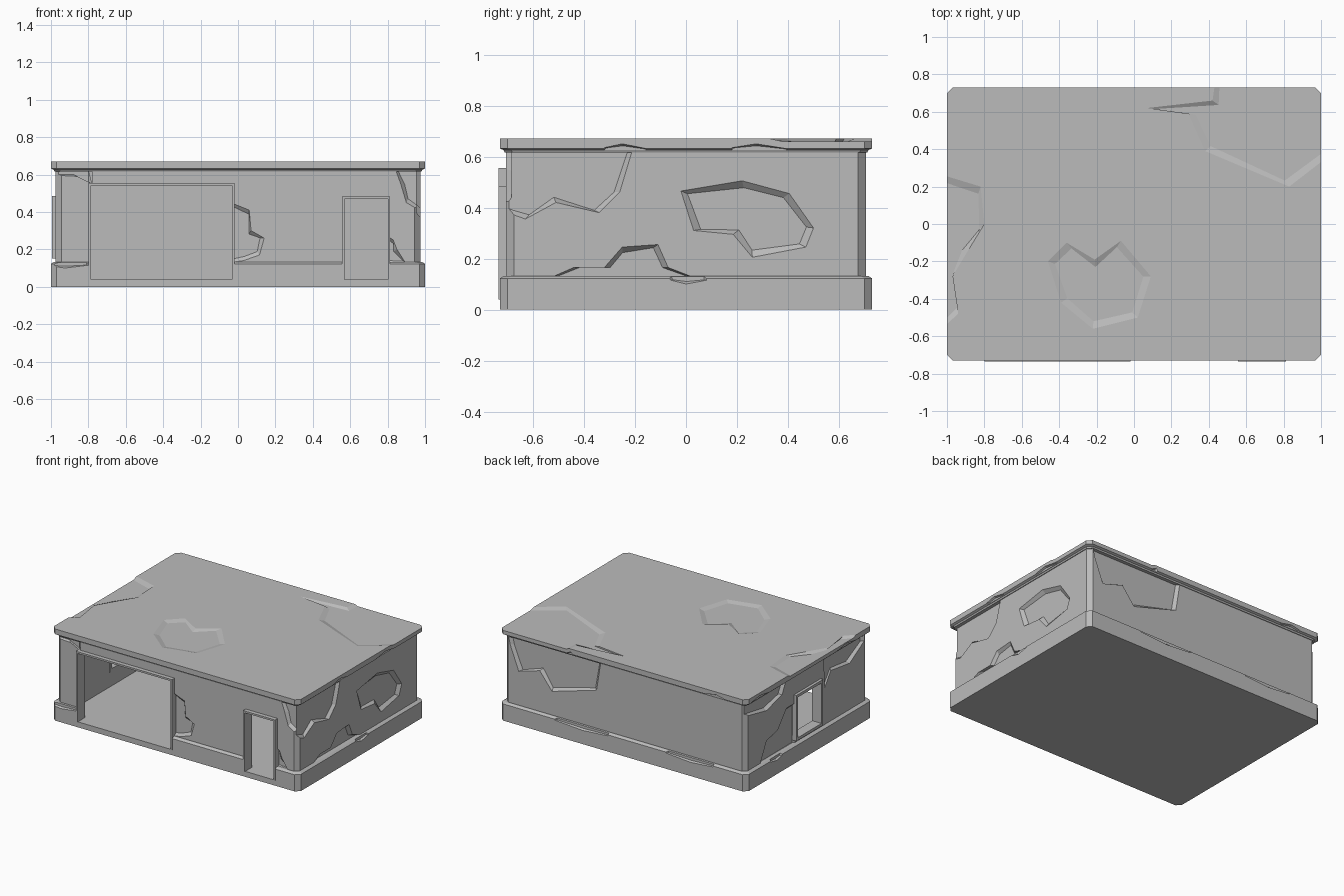
import bpy, bmesh
from mathutils import Vector

cube = bpy.data.objects.get("Cube")
if cube:
    bpy.data.objects.remove(cube)

concrete = bpy.data.materials.new("concrete_grey")
concrete.use_nodes = True
GREY = (0.5, 0.5, 0.5, 1)
concrete.diffuse_color = GREY
concrete.node_tree.nodes["Principled BSDF"].inputs["Base Color"].default_value = GREY

HX, HY = 0.975, 0.705   # half size of the wall shell


def loft(name, rings):
    """Solid from equally long rings of points."""
    bm = bmesh.new()
    rows = [[bm.verts.new(p) for p in ring] for ring in rings]
    n = len(rows[0])
    for a, b in zip(rows, rows[1:]):
        for i in range(n):
            j = (i + 1) % n
            bm.faces.new((a[i], a[j], b[j], b[i]))
    bm.faces.new(rows[0][::-1])
    bm.faces.new(rows[-1])
    bmesh.ops.recalc_face_normals(bm, faces=bm.faces)
    mesh = bpy.data.meshes.new(name)
    bm.to_mesh(mesh)
    bm.free()
    mesh.materials.append(concrete)
    obj = bpy.data.objects.new(name, mesh)
    bpy.context.collection.objects.link(obj)
    return obj


def slab(name, levels, c=0.03):
    """Rectangle with chamfered corners, stacked as (half x, half y, z)."""
    return loft(name, [[(x - c, -y, z), (x, c - y, z), (x, y - c, z), (x - c, y, z),
                        (c - x, y, z), (-x, y - c, z), (-x, c - y, z), (c - x, -y, z)]
                       for x, y, z in levels])


def box(name, x0, x1, y0, y1, z0, z1):
    return loft(name, [[(x0, y0, z), (x1, y0, z), (x1, y1, z), (x0, y1, z)] for z in (z0, z1)])


def cut(target, cutter):
    mod = target.modifiers.new("cut", "BOOLEAN")
    mod.operation, mod.solver, mod.object = "DIFFERENCE", "EXACT", cutter
    bpy.context.view_layer.objects.active = target
    bpy.ops.object.modifier_apply(modifier=mod.name)
    bpy.data.objects.remove(cutter)


# Position on a side from the two drawn coordinates and the depth below the surface
SIDES = {
    "front": lambda u, v, d, g: (u, -HY - g + d, v),
    "back": lambda u, v, d, g: (u, HY + g - d, v),
    "left": lambda u, v, d, g: (HX + g - d, u, v),
    "right": lambda u, v, d, g: (-HX - g + d, u, v),
    "top": lambda u, v, d, g: (u, v, 0.67 - d),
}


def chip(target, side, points, depth=0.02, bevel=0.022, grow=0):
    """Broken patch: a shallow recess with sloping sides."""
    pts = [Vector(p) for p in points]
    mid = sum(pts, Vector((0, 0))) / len(pts)
    inner = [p + (mid - p).normalized() * bevel for p in pts]
    place = SIDES[side]
    rings = [[place(p.x, p.y, d, grow) for p in ring]
             for d, ring in ((-0.06, pts), (0, pts), (depth, inner))]
    cut(target, loft("cutter", rings))


# Main masses
walls = slab("walls", [(HX, HY, 0.02), (HX, HY, 0.63)])
cut(walls, box("cutter", -0.925, 0.925, -0.655, 0.655, -0.1, 0.8))
plinth = slab("plinth", [(1, 0.73, 0), (1, 0.73, 0.122), (0.985, 0.715, 0.132)])
cut(plinth, box("cutter", -0.93, 0.93, -0.66, 0.66, 0.04, 0.8))
roof = slab("roof", [(0.98, 0.71, 0.615), (0.985, 0.715, 0.625), (1, 0.73, 0.632), (1, 0.73, 0.67)])

# Openings: garage, door and side window
for part in (walls, plinth):
    cut(part, box("cutter", -0.79, -0.03, -0.9, -0.5, 0.04, 0.55))
    cut(part, box("cutter", 0.565, 0.805, -0.9, -0.5, 0.04, 0.475))
cut(walls, box("cutter", -1.1, -0.8, -0.15, 0.13, 0.165, 0.47))


def front_frame(name, x0, x1, top, w=0.013):
    for tag, a, b, z0, z1 in (("left", x1 - w, x1, 0.04, top), ("right", x0, x0 + w, 0.04, top),
                              ("top", x0, x1, top - w, top)):
        box(f"{name}_{tag}", a, b, -0.735, -0.65, z0, z1)


front_frame("garage_frame", -0.798, -0.02, 0.555)
front_frame("door_frame", 0.556, 0.814, 0.483)
for tag, y0, y1, z0, z1 in (("front", -0.165, -0.145, 0.15, 0.485), ("back", 0.125, 0.145, 0.15, 0.485),
                            ("sill", -0.165, 0.145, 0.15, 0.17), ("top", -0.165, 0.145, 0.465, 0.485)):
    box("window_frame_" + tag, -0.995, -0.92, y0, y1, z0, z1)

# Broken plaster on the left wall
chip(walls, "left", [(-.02, .465), (.22, .505), (.405, .455), (.5, .32), (.47, .245),
                     (.26, .205), (.185, .295), (.03, .31)], bevel=0.028)
chip(walls, "left", [(-.8, .43), (-.7, .38), (-.63, .355), (-.51, .42), (-.34, .38),
                     (-.26, .46), (-.2, .66), (-.8, .66)])
chip(walls, "left", [(-.55, .1), (-.52, .13), (-.44, .165), (-.32, .165), (-.25, .245),
                     (-.11, .255), (-.07, .165), (.02, .13), (.02, .1)])
# Broken plaster on the front wall
chip(walls, "front", [(.83, .66), (.87, .55), (.9, .45), (1.05, .36), (1.05, .66)])
chip(walls, "front", [(-.04, .45), (.06, .41), (.07, .3), (.14, .26), (.115, .17),
                      (.03, .14), (-.04, .13)], depth=0.015)
chip(walls, "front", [(.8, .27), (.83, .25), (.85, .2), (.9, .12), (.8, .12)], depth=0.015)
chip(walls, "front", [(-1.05, .6), (-.86, .59), (-.78, .55), (-.78, .66), (-1.05, .66)], depth=0.015)
# Broken plaster on the back wall
chip(walls, "back", [(.95, .66), (.93, .56), (.86, .38), (.69, .43), (.59, .305),
                     (.23, .41), (.19, .66)])
# Broken plaster on the right wall
chip(walls, "right", [(.8, .56), (.46, .49), (.28, .54), (.22, .66), (.8, .66)])
chip(walls, "right", [(.54, .12), (.46, .27), (.33, .3), (.23, .42), (.13, .42), (.13, .12)], depth=0.015)
chip(walls, "right", [(-.2, .66), (-.21, .4), (-.28, .5), (-.5, .47), (-.67, .57), (-.67, .66)])

# Chipped plinth edges
for side, a, b in (("left", -.08, .08), ("front", -1.05, -.8), ("back", .1, .55),
                   ("back", -.75, -.35), ("right", .3, .45)):
    m = (a + b) / 2
    chip(plinth, side, [(a, .15), (a + .02, .115), (m, .1), (b, .115), (b, .15)],
         depth=0.012, bevel=0.01, grow=0.025)

# Worn patches in the roof
chip(roof, "top", [(-.46, -.2), (-.36, -.1), (-.21, -.19), (-.07, -.09), (.09, -.28),
                   (.02, -.5), (-.22, -.56), (-.39, -.42)], depth=0.01, bevel=0.04)
chip(roof, "top", [(.07, .62), (.29, .59), (.38, .39), (.83, .2), (1.05, .37), (1.05, .8),
                   (.44, .8), (.42, .66)], depth=0.01, bevel=0.04)
chip(roof, "top", [(-1.05, .27), (-.82, .2), (-.8, 0), (-.88, -.13), (-.97, -.28),
                   (-.94, -.48), (-1.05, -.58)], depth=0.012, bevel=0.04)
# Nicks along the roof edge
for side, a, b in (("left", -.35, -.15), ("left", .15, .4), ("back", .38, .46),
                   ("back", -.85, -.65), ("right", .45, .7), ("right", -.55, -.3)):
    chip(roof, side, [(a, .6), (a + .03, .635), ((a + b) / 2, .65), (b, .63), (b, .6)],
         depth=0.012, bevel=0.008, grow=0.025)
